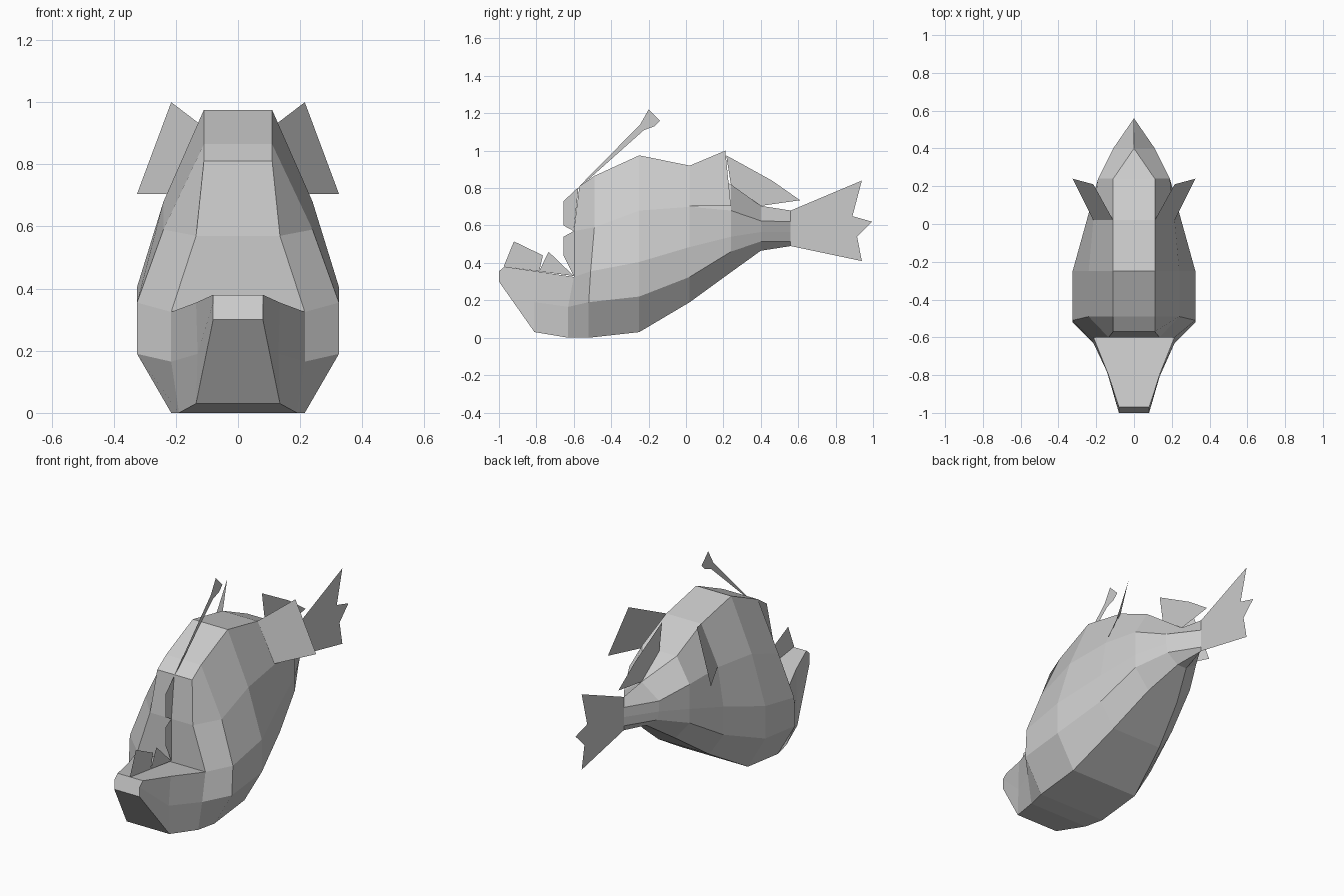
import bpy, bmesh

if "Cube" in bpy.data.objects:
    bpy.data.objects.remove(bpy.data.objects["Cube"])

grey = bpy.data.materials.new("grey")
grey.diffuse_color = (0.6, 0.6, 0.6, 1)
grey.use_nodes = True
grey.node_tree.nodes["Principled BSDF"].inputs["Base Color"].default_value = grey.diffuse_color


def finish(name, bm):
    me = bpy.data.meshes.new(name)
    bm.to_mesh(me)
    bm.free()
    me.materials.append(grey)
    ob = bpy.data.objects.new(name, me)
    bpy.context.collection.objects.link(ob)


def plate(name, pts):
    """Thin flat fin from 3D corner points."""
    bm = bmesh.new()
    bm.faces.new([bm.verts.new(p) for p in pts])
    finish(name, bm)


def mid_plate(name, pts):
    """Fin lying in the centre plane, from (y, z) points."""
    plate(name, [(0, y, z) for y, z in pts])


def ring(bm, half):
    """Mirror a half section into a closed loop of vertices."""
    pts = half + [(-x, y, z) for x, y, z in reversed(half)]
    return [bm.verts.new(p) for p in pts]


def loft(bm, a, b):
    n = len(a)
    for i in range(n):
        j = (i + 1) % n
        bm.faces.new((a[i], a[j], b[j], b[i]))


# Body sections, face to tail: top, shoulder, side, low side, belly
body = [
    [(.11, -.57, .81), (.135, -.6, .57), (.215, -.6, .325), (.215, -.63, .165), (.19, -.63, 0)],
    [(.11, -.49, .865), (.24, -.49, .59), (.325, -.51, .355), (.325, -.52, .19), (.215, -.52, 0)],
    [(.11, -.25, .975), (.24, -.25, .68), (.325, -.25, .405), (.325, -.25, .22), (.215, -.25, .03)],
    [(.11, .02, .92), (.215, .02, .70), (.25, .02, .485), (.25, .02, .325), (.16, .02, .19)],
    [(.11, .24, .82), (.19, .24, .68), (.19, .24, .54), (.19, .24, .46), (.10, .24, .35)],
    [(0, .40, .705), (.11, .40, .625), (.11, .40, .565), (.10, .40, .515), (.03, .40, .465)],
    [(0, .56, .68), (0, .56, .62), (0, .56, .565), (0, .56, .515), (0, .56, .49)],
]
# Jaw sections: lip, side, chin
jaw = [
    [(.135, -.80, .355), (.13, -.81, .19), (.135, -.81, .03)],
    [(.08, -.97, .38), (.08, -1, .355), (.08, -1, .30)],
]
bm = bmesh.new()
rings = [ring(bm, s) for s in body]
for a, b in zip(rings, rings[1:]):
    loft(bm, a, b)
f = rings[0]
bm.faces.new((f[0], f[1], f[8], f[9]))      # upper face
bm.faces.new((f[1], f[2], f[7], f[8]))      # mouth face
jr = [f[2:8]] + [ring(bm, s) for s in jaw]
for a, b in zip(jr, jr[1:]):
    loft(bm, a, b)
bm.faces.new(jr[-1])                        # jaw tip
bmesh.ops.remove_doubles(bm, verts=bm.verts, dist=.001)
bmesh.ops.dissolve_degenerate(bm, dist=.0005, edges=bm.edges)
bmesh.ops.recalc_face_normals(bm, faces=bm.faces)
finish("body", bm)

# Paired side fins
for side, s in (("right", 1), ("left", -1)):
    plate(side + "_fin", [(s * .11, .02, .92), (s * .215, .21, 1.0),
                          (s * .325, .24, .705), (s * .215, .02, .705)])

# Centre-plane fins, lure and teeth
mid_plate("dorsal_fin", [(.215, .975), (.46, .84), (.61, .735), (.40, .705), (.24, .82)])
mid_plate("tail_fin", [(.56, .68), (.94, .84), (.89, .65), (.995, .62),
                       (.915, .54), (.94, .41), (.56, .49)])
mid_plate("lure", [(-.575, .805), (-.245, 1.14), (-.20, 1.22), (-.14, 1.16),
                   (-.17, 1.13), (-.225, 1.11), (-.545, .825)])
mid_plate("upper_tooth_1", [(-.575, .805), (-.655, .73), (-.655, .60), (-.60, .57)])
mid_plate("upper_tooth_2", [(-.60, .57), (-.655, .54), (-.655, .44), (-.60, .33)])
mid_plate("lower_tooth_1", [(-.975, .38), (-.92, .515), (-.765, .44), (-.785, .355)])
mid_plate("lower_tooth_2", [(-.785, .355), (-.735, .46), (-.60, .33)])
